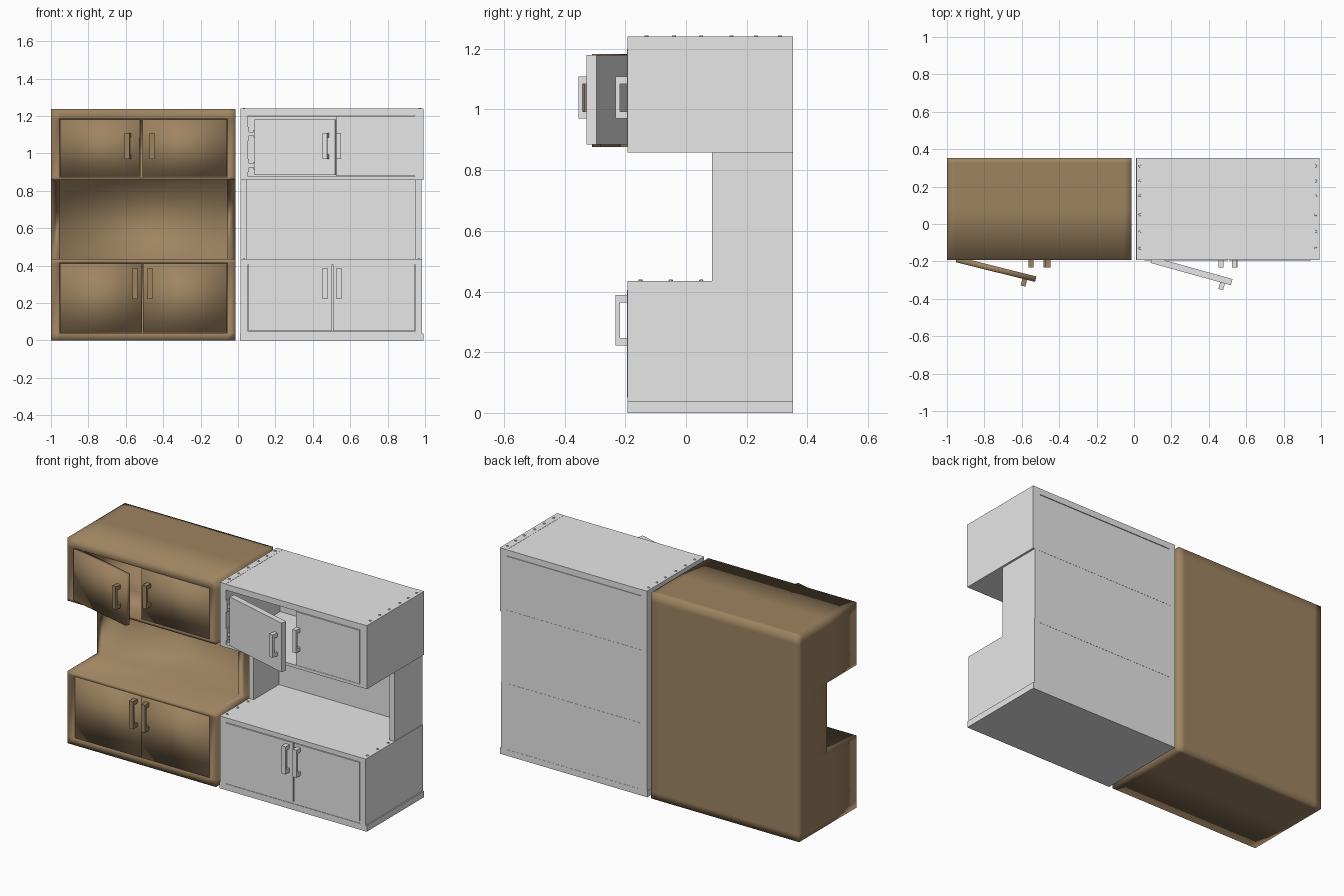
import bpy, bmesh, math
from mathutils import Matrix, Vector

if "Cube" in bpy.data.objects:
    bpy.data.objects.remove(bpy.data.objects["Cube"])


def material(name, rgb):
    m = bpy.data.materials.new(name)
    m.diffuse_color = (*rgb, 1)
    m.use_nodes = True
    m.node_tree.nodes["Principled BSDF"].inputs["Base Color"].default_value = m.diffuse_color
    return m


BROWN = material("wood brown", (0.345, 0.23, 0.12))
GREY = material("light grey", (0.8, 0.8, 0.8))


def finish(bm, name, mat, smooth=False):
    bmesh.ops.recalc_face_normals(bm, faces=bm.faces)
    for f in bm.faces:
        f.smooth = smooth
    me = bpy.data.meshes.new(name)
    bm.to_mesh(me)
    bm.free()
    me.materials.append(mat)
    ob = bpy.data.objects.new(name, me)
    bpy.context.collection.objects.link(ob)
    return ob


def boxes(name, mat, spans, M=Matrix(), smooth=False):
    """One object from boxes given as (x0, x1, y0, y1, z0, z1)."""
    bm = bmesh.new()
    for x0, x1, y0, y1, z0, z1 in spans:
        T = Matrix.Translation(((x0 + x1) / 2, (y0 + y1) / 2, (z0 + z1) / 2))
        S = Matrix.Diagonal((x1 - x0, y1 - y0, z1 - z0, 1))
        bmesh.ops.create_cube(bm, size=1, matrix=M @ T @ S)
    return finish(bm, name, mat, smooth)


def grid_solid(name, mat, xs, ys, zs, solid, smooth):
    """Skin of all grid cells whose centre is solid, with shared corners."""
    bm = bmesh.new()
    axes, verts = (xs, ys, zs), {}
    n = [len(a) - 1 for a in axes]

    def filled(c):
        if any(c[i] < 0 or c[i] >= n[i] for i in range(3)):
            return False
        return solid(*[(axes[i][c[i]] + axes[i][c[i] + 1]) / 2 for i in range(3)])

    def vert(c):
        if c not in verts:
            verts[c] = bm.verts.new([axes[i][c[i]] for i in range(3)])
        return verts[c]

    for c in [(i, j, k) for i in range(n[0]) for j in range(n[1]) for k in range(n[2])]:
        if not filled(c):
            continue
        for ax in range(3):
            u, v = (ax + 1) % 3, (ax + 2) % 3
            for side in (0, 1):
                nb = list(c)
                nb[ax] += 2 * side - 1
                if filled(nb):
                    continue
                loop = []
                for du, dv in ((0, 0), (1, 0), (1, 1), (0, 1)):
                    p = list(c)
                    p[ax] += side
                    p[u] += du
                    p[v] += dv
                    loop.append(vert(tuple(p)))
                bm.faces.new(loop)
    return finish(bm, name, mat, smooth)


def handle(name, mat, x, z0, z1, M, smooth=False):
    """U-shaped pull standing in front of local y = 0."""
    w, d = 0.013, 0.037
    boxes(name, mat, [(x - w, x + w, -d, -d + 0.014, z0, z1),
                      (x - w, x + w, -d + 0.014, 0.004, z0, z0 + 0.024),
                      (x - w, x + w, -d + 0.014, 0.004, z1 - 0.024, z1)], M, smooth)


def swung(x, y, deg):
    return Matrix.Translation((x, y, 0)) @ Matrix.Rotation(math.radians(-deg), 4, 'Z')


FRONT = Matrix.Translation((0, -0.195, 0))

# ---- brown cabinet: one smooth carcass with open niche
BX = [-1.0, -0.955, -0.056, -0.013]
BZ = [0, 0.04, 0.414, 0.435, 0.858, 0.874, 1.184, 1.238]


def brown_solid(x, y, z):
    if not BX[1] < x < BX[2]:
        return z < 0.435 or z > 0.858 or y > 0.085
    return (y > 0.325 or z < 0.04 or 0.414 < z < 0.435
            or 0.858 < z < 0.874 or z > 1.184)


grid_solid("brown_carcass", BROWN, BX, [-0.192, 0.085, 0.325, 0.352], BZ, brown_solid, True)

# brown doors and handles
for n, x0, x1, z0, z1 in (("lower_left", -0.953, -0.513, 0.043, 0.411),
                          ("lower_right", -0.509, -0.059, 0.043, 0.411),
                          ("upper_right", -0.51, -0.059, 0.877, 1.182)):
    boxes("brown_door_" + n, BROWN, [(x0, x1, 0.006, 0.034, z0, z1)], FRONT, True)
handle("brown_handle_lower_left", BROWN, -0.55, 0.222, 0.388, FRONT)
handle("brown_handle_lower_right", BROWN, -0.471, 0.222, 0.388, FRONT)
handle("brown_handle_upper_right", BROWN, -0.46, 0.97, 1.108, FRONT)
M = swung(-0.953, -0.204, 14)
boxes("brown_door_upper_left", BROWN, [(0, 0.437, 0, 0.03, 0.877, 1.182)], M, True)
handle("brown_handle_upper_left", BROWN, 0.38, 0.97, 1.108, M)

# ---- grey cabinet: boards
L0, L1, R0, R1 = 0.013, 0.053, 0.947, 0.985
F, B = -0.192, 0.352
boxes("grey_base_board", GREY, [(0.011, 0.992, F, B, 0, 0.037)])
boxes("grey_lower_sides", GREY, [(L0, L1, F, B, 0.037, 0.435), (R0, R1, F, B, 0.037, 0.435)])
boxes("grey_counter", GREY, [(L1, R0, F, B, 0.418, 0.435)])
boxes("grey_niche_sides", GREY, [(L0, 0.045, 0.085, B, 0.435, 0.858),
                                 (0.949, 0.981, 0.085, B, 0.435, 0.858)])
boxes("grey_back_panel", GREY, [(L0 + 0.01, 0.975, 0.325, B - 0.001, 0.037, 1.2)])
boxes("grey_upper_sides", GREY, [(L0, L1, F, B, 0.858, 1.24), (R0, 0.993, F, B, 0.858, 1.24)])
boxes("grey_upper_floor", GREY, [(L1, R0, F, B, 0.858, 0.876)])
boxes("grey_top_board", GREY, [(L1, R0, F, B, 1.203, 1.239)])
boxes("grey_door_rails", GREY, [(L1, R0, -0.189, -0.165, 0.037, 0.049),
                                (L1, R0, -0.189, -0.165, 0.406, 0.418)])

# grey doors and handles
for n, x0, x1, z0, z1 in (("lower_left", 0.056, 0.503, 0.05, 0.405),
                          ("lower_right", 0.508, 0.944, 0.05, 0.405),
                          ("upper_right", 0.523, 0.945, 0.879, 1.2)):
    boxes("grey_door_" + n, GREY, [(x0, x1, 0, 0.03, z0, z1)], FRONT)
handle("grey_handle_lower_left", GREY, 0.466, 0.222, 0.388, FRONT)
handle("grey_handle_lower_right", GREY, 0.54, 0.222, 0.388, FRONT)
handle("grey_handle_upper_right", GREY, 0.537, 0.97, 1.108, FRONT)
M = swung(0.088, -0.208, 15.5)
boxes("grey_door_upper_left", GREY, [(0, 0.446, 0, 0.034, 0.885, 1.18)], M)
handle("grey_handle_upper_left", GREY, 0.4, 0.97, 1.108, M)

# hinges of the open grey door
for n, z in (("top", 1.105), ("bottom", 0.935)):
    boxes("grey_hinge_" + n, GREY, [(0.052, 0.06, -0.19, -0.15, z - 0.035, z + 0.035),
                                    (0.06, 0.1, -0.185, -0.177, z - 0.01, z + 0.01),
                                    (0.084, 0.092, -0.192, -0.175, z - 0.02, z + 0.02)])

# bolts along the top and the counter
bm = bmesh.new()
spots = [(x, y, 1.24) for x in (0.032, 0.972) for y in (-0.13, -0.04, 0.05, 0.15, 0.23, 0.31)]
spots += [(x, y, 0.435) for x in (0.032, 0.966) for y in (-0.15, -0.05, 0.05)]
for p in spots:
    bmesh.ops.create_cone(bm, cap_ends=True, segments=10, radius1=0.008, radius2=0.006,
                          depth=0.008, matrix=Matrix.Translation(Vector(p)))
finish(bm, "grey_bolts", GREY)
